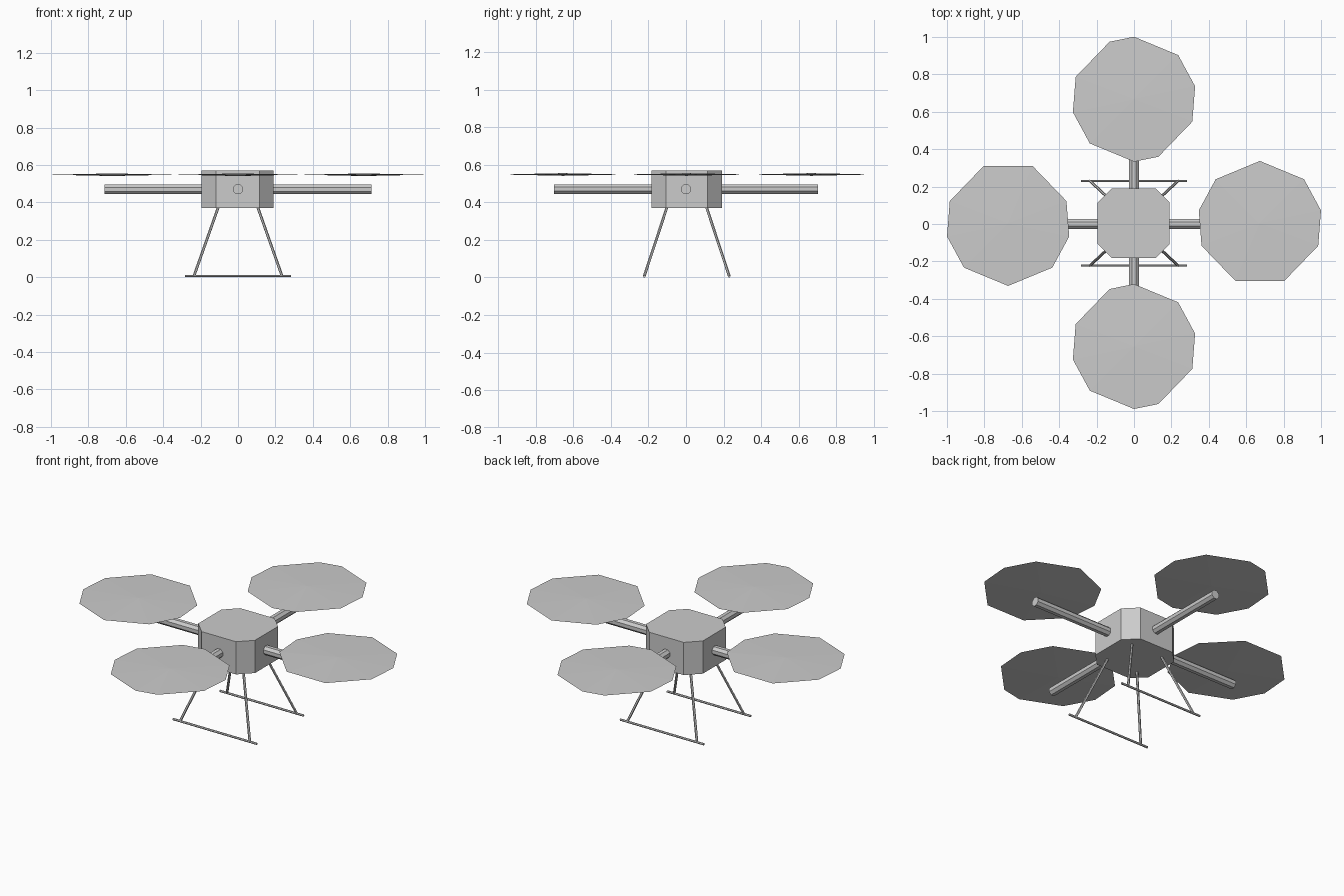
import bpy, bmesh
from math import radians, cos, sin, pi
from mathutils import Vector, Matrix

cube = bpy.data.objects.get("Cube")
if cube:
    bpy.data.objects.remove(cube)

grey = bpy.data.materials.new("light_grey")
grey.use_nodes = True
colour = (0.6, 0.6, 0.6, 1)
grey.diffuse_color = colour
grey.node_tree.nodes["Principled BSDF"].inputs["Base Color"].default_value = colour


def finish(name, bm):
    bmesh.ops.recalc_face_normals(bm, faces=bm.faces)
    mesh = bpy.data.meshes.new(name)
    bm.to_mesh(mesh)
    bm.free()
    mesh.materials.append(grey)
    obj = bpy.data.objects.new(name, mesh)
    bpy.context.scene.collection.objects.link(obj)
    return obj


def rod(name, start, end, radius, sides):
    """Straight faceted rod between two points."""
    a, b = Vector(start), Vector(end)
    d = b - a
    place = Matrix.Translation((a + b) / 2) @ d.to_track_quat("Z", "Y").to_matrix().to_4x4()
    bm = bmesh.new()
    bmesh.ops.create_cone(bm, cap_ends=True, segments=sides, radius1=radius, radius2=radius,
                          depth=d.length, matrix=place @ Matrix.Rotation(pi / sides, 4, "Z"))
    return finish(name, bm)


def rotor(name, x, y, angles):
    """Thin faceted disc, slightly thicker at the hub."""
    bm = bmesh.new()
    rim = [bm.verts.new((x + 0.334 * cos(radians(a)), y + 0.334 * sin(radians(a)), 0.548))
           for a in angles]
    for hub_z in (0.555, 0.541):
        hub = bm.verts.new((x, y, hub_z))
        for i, v in enumerate(rim):
            bm.faces.new((v, rim[(i + 1) % len(rim)], hub))
    return finish(name, bm)


# Body: box with chamfered upright edges
bm = bmesh.new()
bmesh.ops.create_cube(bm, size=1, matrix=Matrix.Translation((-0.002, 0.004, 0.47))
                      @ Matrix.Diagonal((0.384, 0.374, 0.2, 1)))
upright = [e for e in bm.edges if abs(e.verts[0].co.z - e.verts[1].co.z) > 0.1]
bmesh.ops.bevel(bm, geom=upright, offset=0.076, segments=1, affect="EDGES")
finish("body", bm)

# Arms reach out of the four sides
for name, dx, dy in (("left", 1, 0), ("right", -1, 0), ("back", 0, 1), ("front", 0, -1)):
    reach = 0.715 if dx else 0.702
    rod(name + "_arm", (dx * 0.15, dy * 0.15, 0.47), (dx * reach, dy * reach, 0.47), 0.028, 8)

# Rotor discs: side pair mirrors, front and back pair matches
half = [90, 45, 12, -21, -67]
side = half + [180 - a for a in reversed(half[1:])]
turned = half + [a - 180 for a in half]
rotor("left_rotor", 0.673, 0.003, side)
rotor("right_rotor", -0.673, 0.003, [-a for a in side])
rotor("back_rotor", 0, 0.667, turned)
rotor("front_rotor", 0, -0.655, turned)

# Landing gear: splayed legs on two long skids
for depth, sy in (("front", -1), ("back", 1)):
    y = 0.004 + sy * 0.226
    rod(depth + "_skid", (-0.283, y, 0.006), (0.283, y, 0.006), 0.0065, 6)
    for hand, sx in (("left", 1), ("right", -1)):
        rod(f"{depth}_{hand}_leg", (sx * 0.1, 0.004 + sy * 0.1, 0.39),
            (sx * 0.235, y, 0.008), 0.0075, 6)
